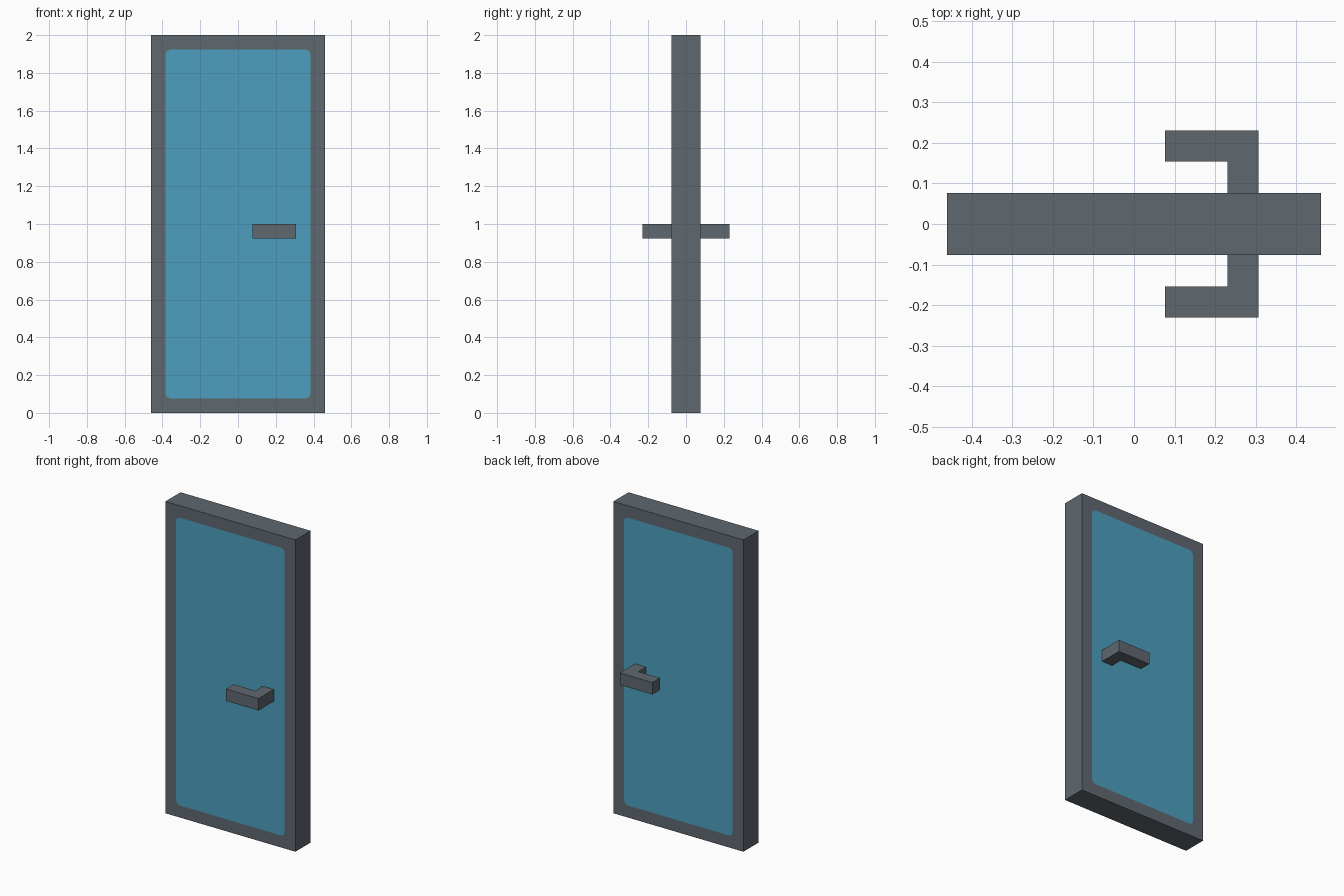
import bpy, bmesh, math

if "Cube" in bpy.data.objects:
    bpy.data.objects.remove(bpy.data.objects["Cube"])

U = 2 / 26                      # module: every size is a multiple of this
W, D, H = 6 * U, U, 26 * U      # half width, half depth, height


def material(name, rgb):
    m = bpy.data.materials.new(name)
    m.diffuse_color = (*rgb, 1)
    m.use_nodes = True
    m.node_tree.nodes["Principled BSDF"].inputs["Base Color"].default_value = m.diffuse_color
    return m


GREY = material("dark_grey", (0.114, 0.138, 0.159))
BLUE = material("blue_panel", (0.074, 0.347, 0.521))


def finish(name, bm, mats):
    bmesh.ops.recalc_face_normals(bm, faces=bm.faces[:])
    mesh = bpy.data.meshes.new(name)
    bm.to_mesh(mesh)
    bm.free()
    for m in mats:
        mesh.materials.append(m)
    ob = bpy.data.objects.new(name, mesh)
    bpy.context.collection.objects.link(ob)
    return ob


# Door leaf: grey slab with a flush rounded blue panel on front and back
bm = bmesh.new()
R, SEG = 0.026, 2
corners = [(-1, 0), (1, 0), (1, 1), (-1, 1)]
outers = []
for y in (-D, D):
    outer = [bm.verts.new((sx * W, y, sz * H)) for sx, sz in corners]
    arcs = []
    for i, (sx, sz) in enumerate(corners):
        cx = sx * (W - U - R)
        cz = H - U - R if sz else U + R
        angles = [math.pi * (1 + i / 2 + k / (2 * SEG)) for k in range(SEG + 1)]
        arcs.append([bm.verts.new((cx + R * math.cos(a), y, cz + R * math.sin(a)))
                     for a in angles])
    panel = bm.faces.new([v for arc in arcs for v in arc])
    panel.material_index = 1
    for i in range(4):
        j = (i + 1) % 4
        bm.faces.new([outer[i], outer[j], arcs[j][0], arcs[i][-1]])
        for a, b in zip(arcs[i], arcs[i][1:]):
            bm.faces.new([outer[i], b, a])
    outers.append(outer)
front, back = outers
for i in range(4):
    j = (i + 1) % 4
    bm.faces.new([front[i], front[j], back[j], back[i]])
finish("door_leaf", bm, [GREY, BLUE])

# Handles: an L-shaped lever extruded upward, one on each side
profile = [(4, 1), (4, 3), (1, 3), (1, 2), (3, 2), (3, 1)]
for name, side in (("front_handle", -1), ("back_handle", 1)):
    bm = bmesh.new()
    face = bm.faces.new([bm.verts.new((x * U, side * y * U, 12 * U)) for x, y in profile])
    top = bmesh.ops.extrude_face_region(bm, geom=[face])["geom"]
    bmesh.ops.translate(bm, vec=(0, 0, U),
                        verts=[v for v in top if isinstance(v, bmesh.types.BMVert)])
    finish(name, bm, [GREY])
